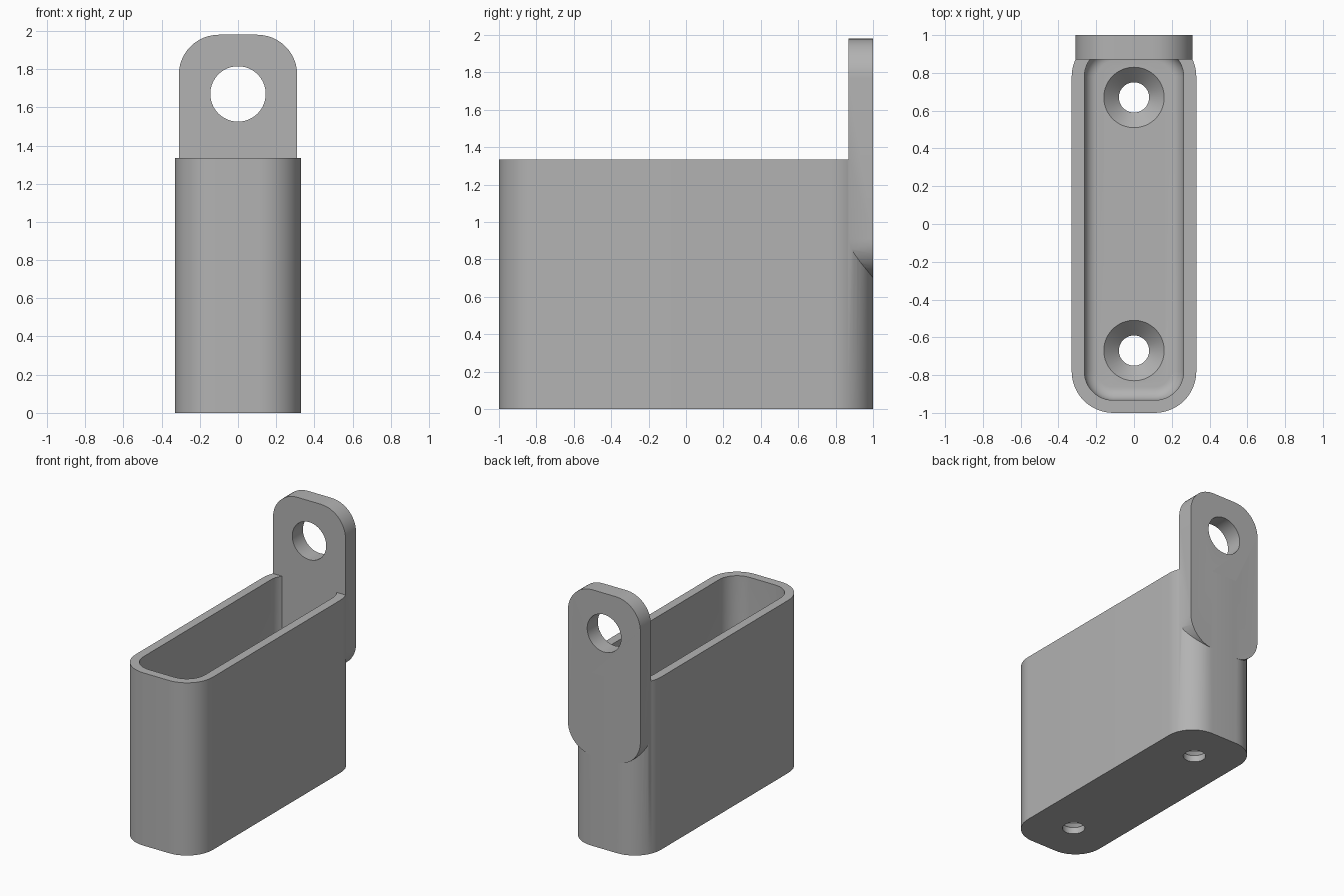
import bpy
import bmesh
from math import sin, cos, pi, radians
from mathutils import Matrix

cube = bpy.data.objects.get("Cube")
if cube:
    bpy.data.objects.remove(cube, do_unlink=True)

grey = bpy.data.materials.new("plain grey")
grey.use_nodes = True
grey.diffuse_color = (0.45, 0.45, 0.45, 1)
grey.node_tree.nodes["Principled BSDF"].inputs["Base Color"].default_value = grey.diffuse_color

WALL, FLOOR, HEIGHT = 0.067, 0.13, 1.335
HALF_X, HALF_Y, CORNER = 0.33, 1.0, 0.22
FILLET = 0.07


def rounded(hx, hy, r, z, steps=12):
    """Ring of points around a rounded rectangle at height z."""
    ring = []
    for q, (sx, sy) in enumerate([(1, 1), (-1, 1), (-1, -1), (1, -1)]):
        for i in range(steps + 1):
            a = (q + i / steps) * pi / 2
            ring.append((sx * (hx - r) + r * cos(a), sy * (hy - r) + r * sin(a), z))
    return ring


def circle(r, z, n=64):
    return [(r * cos(2 * pi * i / n), r * sin(2 * pi * i / n), z) for i in range(n)]


def loft(name, rings, matrix=Matrix()):
    """Skin a stack of rings and cap both ends."""
    bm = bmesh.new()
    loops = [[bm.verts.new(p) for p in ring] for ring in rings]
    n = len(loops[0])
    for a, b in zip(loops, loops[1:]):
        for i in range(n):
            j = (i + 1) % n
            bm.faces.new((a[i], a[j], b[j], b[i]))
    bm.faces.new(loops[0][::-1])
    bm.faces.new(loops[-1])
    bmesh.ops.recalc_face_normals(bm, faces=bm.faces)
    bm.transform(matrix)
    mesh = bpy.data.meshes.new(name)
    bm.to_mesh(mesh)
    bm.free()
    mesh.materials.append(grey)
    obj = bpy.data.objects.new(name, mesh)
    bpy.context.collection.objects.link(obj)
    return obj


def combine(target, tool, operation):
    """Apply a boolean and remove the tool object."""
    bpy.context.view_layer.objects.active = target
    mod = target.modifiers.new(operation.lower(), "BOOLEAN")
    mod.operation, mod.object, mod.solver = operation, tool, "EXACT"
    bpy.ops.object.modifier_apply(modifier=mod.name)
    bpy.data.objects.remove(tool, do_unlink=True)


# Open box: outer wall, rim, inner wall and filleted floor
rings = [rounded(HALF_X, HALF_Y, CORNER, 0),
         rounded(HALF_X, HALF_Y, CORNER, HEIGHT),
         rounded(HALF_X - WALL, HALF_Y - WALL, CORNER - WALL, HEIGHT)]
for i in range(9):
    a = i / 8 * pi / 2
    inset = WALL + FILLET * (1 - cos(a))
    z = FLOOR + FILLET * (1 - sin(a))
    rings.append(rounded(HALF_X - inset, HALF_Y - inset, CORNER - inset, z))
holder = loft("holder_box", rings)

# Hanging tab at the back, standing upright
TAB_LOW, TAB_TOP, TAB_FRONT = 0.7, 1.98, 0.87
half_tab = (TAB_TOP - TAB_LOW) / 2
upright = Matrix.Translation((0, 1, TAB_LOW + half_tab)) @ Matrix.Rotation(radians(90), 4, "X")
tab = loft("hanging_tab", [rounded(0.31, half_tab, 0.21, 0),
                           rounded(0.31, half_tab, 0.21, 1 - TAB_FRONT)], upright)
combine(holder, tab, "UNION")

# Round hole in the tab
through = Matrix.Translation((0, 1, 1.67)) @ Matrix.Rotation(radians(90), 4, "X")
combine(holder, loft("tab_hole", [circle(0.145, -0.1), circle(0.145, 0.3)], through), "DIFFERENCE")

# Countersunk screw holes in the floor
for y in (-0.67, 0.67):
    screw = loft("screw_hole", [circle(0.08, -0.1), circle(0.08, 0.05),
                                circle(0.16, FLOOR), circle(0.16, FLOOR + 0.1)],
                 Matrix.Translation((0, y, 0)))
    combine(holder, screw, "DIFFERENCE")

# Smooth rounded walls with crisp edges
bpy.ops.object.select_all(action="DESELECT")
holder.select_set(True)
bpy.context.view_layer.objects.active = holder
bpy.ops.object.shade_smooth_by_angle(angle=radians(30))
